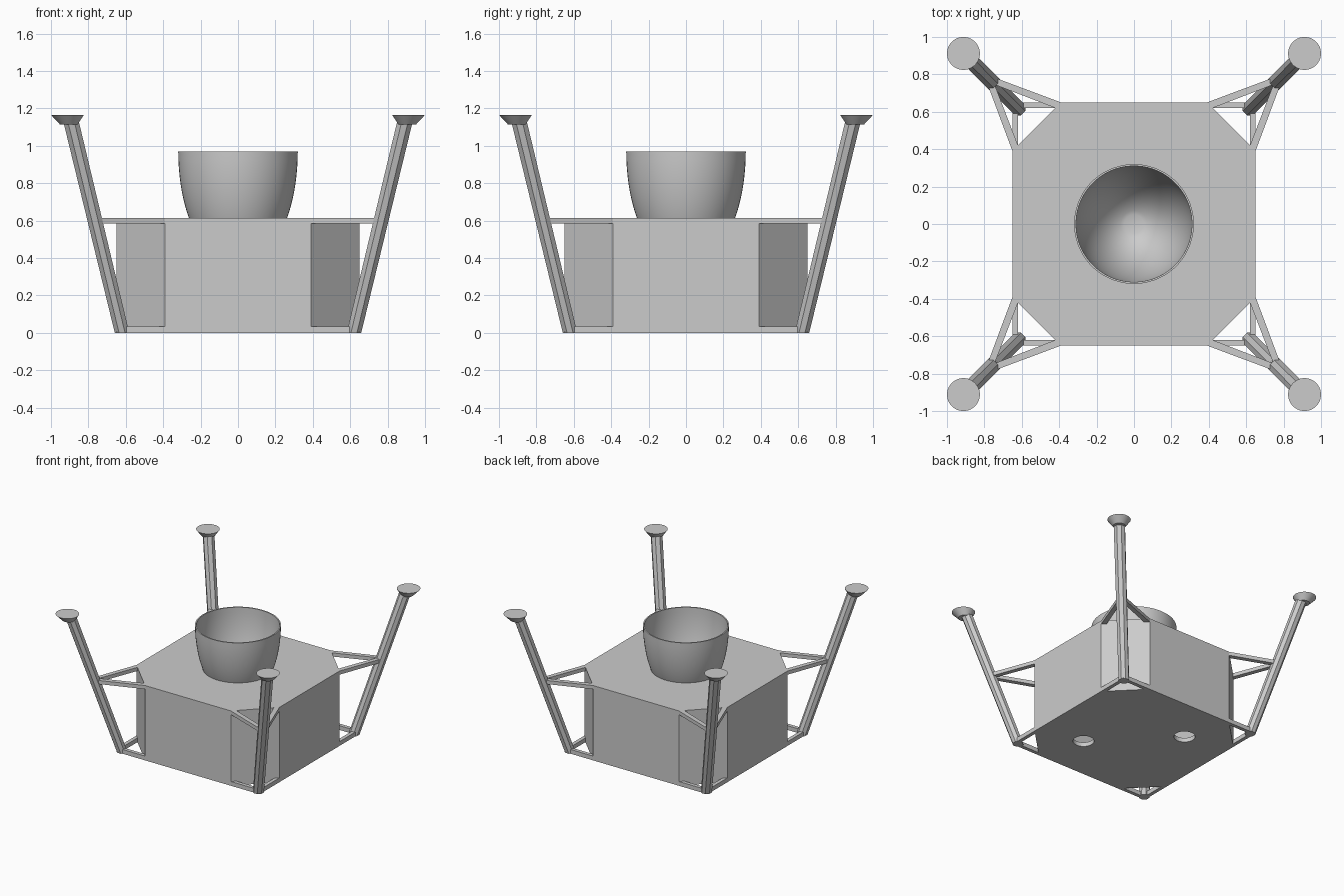
import bpy, bmesh, math
from mathutils import Matrix

if "Cube" in bpy.data.objects:
    bpy.data.objects.remove(bpy.data.objects["Cube"])

grey = bpy.data.materials.new("light_grey")
grey.use_nodes = True
COLOUR = (0.6, 0.6, 0.6, 1)
grey.diffuse_color = COLOUR
grey.node_tree.nodes["Principled BSDF"].inputs["Base Color"].default_value = COLOUR


def finish(name, bm, smooth=False):
    bmesh.ops.recalc_face_normals(bm, faces=bm.faces)
    mesh = bpy.data.meshes.new(name)
    bm.to_mesh(mesh)
    bm.free()
    mesh.materials.append(grey)
    obj = bpy.data.objects.new(name, mesh)
    bpy.context.collection.objects.link(obj)
    if smooth:
        bpy.ops.object.select_all(action="DESELECT")
        obj.select_set(True)
        bpy.context.view_layer.objects.active = obj
        bpy.ops.object.shade_smooth_by_angle(angle=math.radians(35))
    return obj


def loft(name, rings, turn=0, smooth=False, caps=True):
    """Join rings of equal point counts, turned about z."""
    bm = bmesh.new()
    loops = [[bm.verts.new(p) for p in ring] for ring in rings]
    n = len(loops[0])
    for a, b in zip(loops, loops[1:]):
        for i in range(n):
            j = (i + 1) % n
            bm.faces.new((a[i], a[j], b[j], b[i]))
    if caps:
        bm.faces.new(loops[0])
        bm.faces.new(loops[-1])
    bm.transform(Matrix.Rotation(turn, 4, "Z"))
    return finish(name, bm, smooth)


def prism(name, outline, z0, z1, turn=0):
    return loft(name, [[(x, y, z) for x, y in outline] for z in (z0, z1)], turn)


def circle(r, z, n, cx=0, cy=0):
    return [(cx + r * math.cos(math.tau * (i + 0.5) / n),
             cy + r * math.sin(math.tau * (i + 0.5) / n), z) for i in range(n)]


def octagon(half, cut):
    pts = [(half, -cut), (half, cut), (cut, half), (-cut, half)]
    return pts + [(-x, -y) for x, y in pts]


# Hollow chamfered body with a nozzle opening and two round floor holes
body = prism("body", octagon(0.65, 0.39), 0, 0.615)
cutters = [prism("body_cavity_cutter", octagon(0.62, 0.378), 0.035, 0.585),
           loft("nozzle_opening_cutter", [circle(0.262, 0.5, 64), circle(0.262, 0.7, 64)])]
for s in (-1, 1):
    cutters.append(loft("floor_hole_cutter", [circle(0.08, z, 32, 0.27 * s, -0.27 * s)
                                              for z in (-0.1, 0.1)]))
for cutter in cutters:
    cutter.hide_render = True
    cutter.hide_set(True)
    mod = body.modifiers.new(cutter.name, "BOOLEAN")
    mod.operation = "DIFFERENCE"
    mod.solver = "EXACT"
    mod.object = cutter

# Bake the cuts and drop the cutters
bpy.context.view_layer.update()
cut_mesh = bpy.data.meshes.new_from_object(
    body.evaluated_get(bpy.context.evaluated_depsgraph_get()))
body.modifiers.clear()
body.data = cut_mesh
for cutter in cutters:
    bpy.data.objects.remove(cutter)

# Nozzle bell: open elliptical bowl with a thin rim and a small throat disc
RIM, DEPTH = 0.97, 0.625


def bell(radius, depth, steps):
    angles = [math.asin(0.05 / radius) + (math.pi / 2 - math.asin(0.05 / radius)) * i / steps
              for i in range(steps + 1)]
    return [circle(radius * math.sin(a), RIM - depth * math.cos(a), 64) for a in angles]


inner = bell(0.31, DEPTH - 0.01, 20)
outer = bell(0.32, DEPTH, 20)
loft("nozzle", inner + outer[::-1], smooth=True)

# Corner frames, legs and foot pads, one set per corner
base_corner = [(0.39, 0.65), (0.65, 0.65), (0.65, 0.39),
               (0.62, 0.42), (0.62, 0.62), (0.42, 0.62)]
upper_brace = [(0.39, 0.65), (0.765, 0.79), (0.79, 0.765), (0.65, 0.39),
               (0.62, 0.42), (0.745, 0.745), (0.42, 0.62)]
for k, corner in enumerate(("back_left", "back_right", "front_right", "front_left")):
    turn = k * math.pi / 2
    prism(corner + "_base_corner", base_corner, 0, 0.035, turn)
    prism(corner + "_upper_brace", upper_brace, 0.585, 0.615, turn)
    loft(corner + "_leg", [circle(0.042, 0, 8, 0.62, 0.62),
                           circle(0.045, 1.14, 8, 0.895, 0.895)], turn)
    loft(corner + "_foot_pad", [circle(0.048, 1.115, 32, 0.905, 0.905),
                                circle(0.088, 1.165, 32, 0.912, 0.912)], turn, True)
